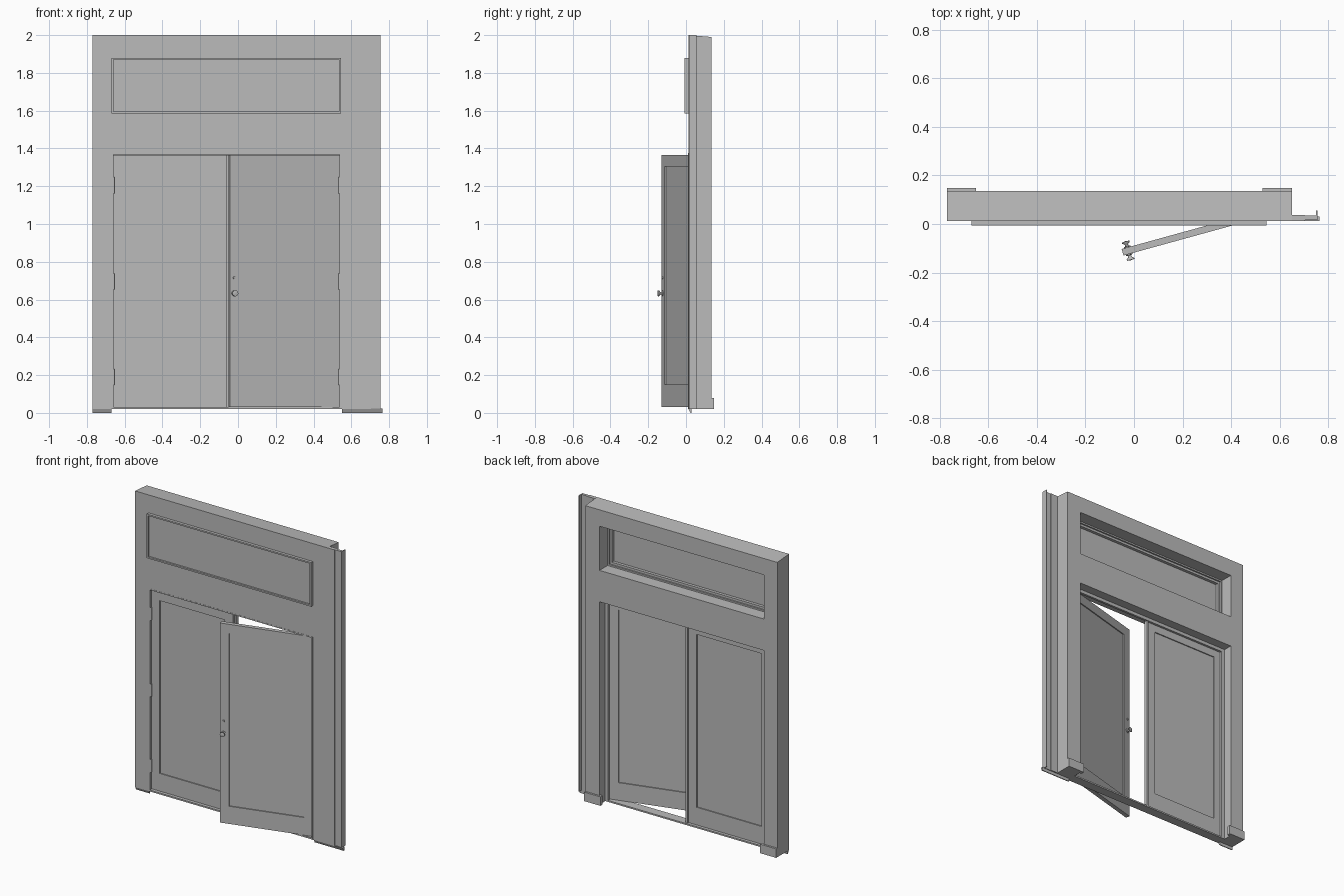
import bpy, bmesh, math
from mathutils import Matrix, Vector

cube = bpy.data.objects.get("Cube")
if cube:
    bpy.data.objects.remove(cube)

grey = bpy.data.materials.new("painted_grey")
grey.use_nodes = True
colour = (0.5, 0.5, 0.5, 1)
grey.diffuse_color = colour
grey.node_tree.nodes["Principled BSDF"].inputs["Base Color"].default_value = colour


def finish(name, bm, matrix=None):
    bmesh.ops.recalc_face_normals(bm, faces=bm.faces)
    mesh = bpy.data.meshes.new(name)
    bm.to_mesh(mesh)
    bm.free()
    mesh.materials.append(grey)
    obj = bpy.data.objects.new(name, mesh)
    bpy.context.collection.objects.link(obj)
    if matrix:
        obj.matrix_world = matrix
    return obj


def box(name, x, y, z, matrix=None):
    bm = bmesh.new()
    bmesh.ops.create_cube(bm, size=1)
    for v in bm.verts:
        v.co = Vector([a + (b - a) * (c + 0.5) for (a, b), c in zip((x, y, z), v.co)])
    return finish(name, bm, matrix)


def slab(name, xs, zs, y, holes, matrix=None):
    """Grid of cells in the xz plane, minus the holes, extruded in depth."""
    bm = bmesh.new()
    for i in range(len(xs) - 1):
        for j in range(len(zs) - 1):
            if (i, j) not in holes:
                corners = ((i, j), (i + 1, j), (i + 1, j + 1), (i, j + 1))
                bm.faces.new([bm.verts.new((xs[a], y[0], zs[b])) for a, b in corners])
    bmesh.ops.remove_doubles(bm, verts=bm.verts, dist=0.0001)
    new = bmesh.ops.extrude_face_region(bm, geom=bm.faces[:])["geom"]
    for v in new:
        if isinstance(v, bmesh.types.BMVert):
            v.co.y = y[1]
    return finish(name, bm, matrix)


def ring(name, x, z, y, w):
    return slab(name, [x[0], x[0] + w, x[1] - w, x[1]],
                [z[0], z[0] + w, z[1] - w, z[1]], y, {(1, 1)})


# Wall with a door opening and a transom opening, top falling slightly to the back
LEFT, RIGHT, BASE, HEAD = -0.67, 0.545, 0.02, 1.375
FRONT, BACK = 0.012, 0.135
wall = slab("wall", [-0.77, LEFT, RIGHT, 0.65], [BASE, HEAD, 1.585, 1.88, 2.0],
            (FRONT, BACK), {(1, 0), (1, 2)})
for v in wall.data.vertices:
    if v.co.z > 1.95 and v.co.y > 0.1:
        v.co.z -= 0.01

# Side return: thin plate, stepped edge and a flange
box("return_plate", (0.65, 0.705), (FRONT, 0.038), (BASE, 2.0))
box("return_edge", (0.705, 0.755), (0.016, 0.034), (BASE, 2.0))
box("return_flange", (0.75, 0.755), (0.016, 0.055), (BASE, 2.0))

# Baseboards at the back and plinths at the front
for side, x in (("right", (-0.77, -0.65)), ("left", (0.53, 0.65))):
    box(side + "_baseboard", x, (BACK - 0.01, 0.148), (BASE, 0.08))
for side, x in (("right", (-0.77, LEFT)), ("left", (0.55, 0.765))):
    plinth = box(side + "_plinth", x, (FRONT, 0.03), (0, 0.024))
    for v in plinth.data.vertices:
        if v.co.z < 0.01 and v.co.y < 0.02:
            v.co.y += 0.012

# Transom frame, inner stop and pane
ring("transom_frame", (LEFT, RIGHT), (1.585, 1.88), (-0.007, 0.05), 0.01)
ring("transom_stop", (LEFT + 0.01, RIGHT - 0.01), (1.595, 1.87), (0.02, 0.04), 0.015)
box("transom_pane", (LEFT + 0.008, RIGHT - 0.008), (0.005, 0.02), (1.593, 1.872))

# Door lining, stop and threshold
slab("door_lining", [LEFT, LEFT + 0.01, RIGHT - 0.008, RIGHT], [BASE, HEAD - 0.008, HEAD],
     (FRONT - 0.001, 0.075), {(1, 0)})
slab("door_stop", [LEFT + 0.01, LEFT + 0.024, RIGHT - 0.022, RIGHT - 0.008],
     [BASE, HEAD - 0.022, HEAD - 0.008], (0.06, 0.075), {(1, 0)})
box("threshold", (LEFT, RIGHT), (FRONT, 0.075), (BASE, 0.03))

# Door leaves: local x runs from the hinge to the free edge
WIDTH, THICK = 0.602, 0.028
LOW, HIGH = 0.032, 1.366


def leaf(name, matrix):
    xs = [0, 0.06, WIDTH - 0.062, WIDTH]
    slab(name + "_rails", xs, [LOW, 0.15, 1.305, HIGH], (0, THICK), {(1, 1)}, matrix)
    box(name + "_panel", (xs[1], xs[2]), (0.007, THICK - 0.007), (0.15, 1.305), matrix)


closed = Matrix.Translation((-0.66, 0.03, 0))
swing = (Matrix.Translation((0.537, 0.03, 0)) @ Matrix.Rotation(math.radians(15.4), 4, "Z")
         @ Matrix.Translation((-WIDTH, 0, 0)))
leaf("closed_leaf", closed)
leaf("open_leaf", swing)
box("meeting_strip", (-0.06, -0.046), (0.044, 0.07), (LOW, HIGH))

# Hinges
for side, x in (("right", -0.661), ("left", 0.539)):
    for z in (0.19, 0.695, 1.205):
        bm = bmesh.new()
        bmesh.ops.create_cone(bm, cap_ends=True, segments=12, radius1=0.007, radius2=0.007,
                              depth=0.085, matrix=Matrix.Translation((x, 0.022, z)))
        finish(side + "_hinge", bm)


# Flared knobs and lock buttons on both faces of the open leaf
def turned(name, profile, z, y, direction):
    bm = bmesh.new()
    verts = [bm.verts.new((r, 0, d)) for r, d in profile]
    edges = [bm.edges.new(pair) for pair in zip(verts, verts[1:])]
    bmesh.ops.spin(bm, geom=verts + edges, cent=(0, 0, 0), axis=(0, 0, 1),
                   angle=math.tau, steps=16)
    bmesh.ops.remove_doubles(bm, verts=bm.verts, dist=0.0001)
    place = Matrix.Translation((0.024, y, z)) @ Matrix.Rotation(direction * math.pi / 2, 4, "X")
    obj = finish(name, bm, swing @ place)
    for p in obj.data.polygons:
        p.use_smooth = len(p.vertices) == 4 and abs(p.normal.z) < 0.9


knob = [(0, 0), (0.014, 0), (0.014, 0.004), (0.007, 0.006), (0.007, 0.013),
        (0.016, 0.02), (0.016, 0.025), (0, 0.027)]
button = [(0, 0), (0.007, 0), (0.006, 0.005), (0, 0.006)]
for side, y, direction in (("front", 0, 1), ("back", THICK, -1)):
    turned(side + "_knob", knob, 0.633, y, direction)
    turned(side + "_lock", button, 0.715, y, direction)
